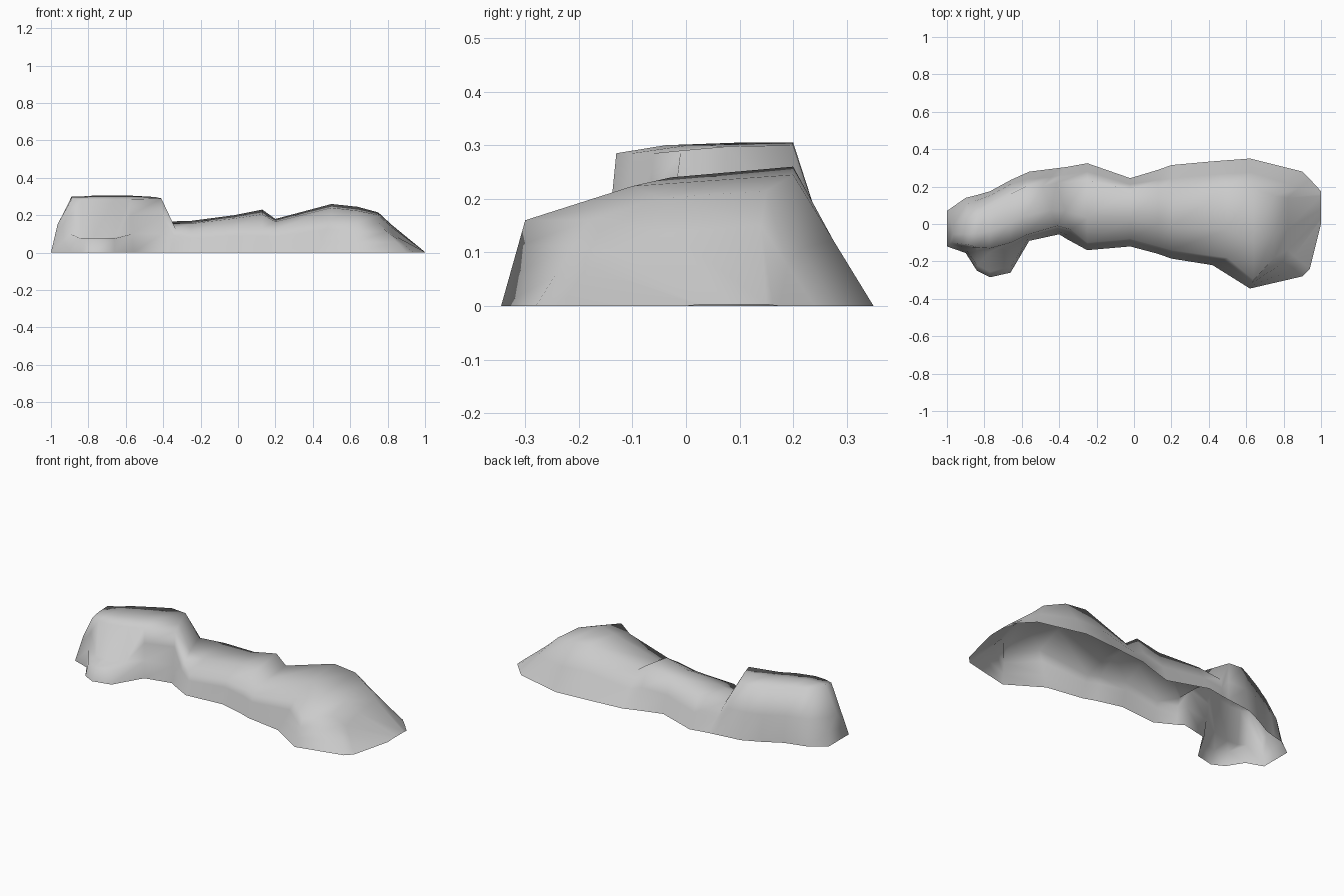
import bpy
import bmesh
from mathutils import Vector

default = bpy.data.objects.get("Cube")
if default:
    bpy.data.objects.remove(default, do_unlink=True)


def flat_material(name, colour):
    mat = bpy.data.materials.new(name)
    mat.use_nodes = True
    mat.diffuse_color = colour
    shader = next(n for n in mat.node_tree.nodes if n.type == "BSDF_PRINCIPLED")
    shader.inputs["Base Color"].default_value = colour
    shader.inputs["Roughness"].default_value = 0.9
    return mat


# Cross-sections from right end to left end:
# base x, top x, front base y, front rim y, back rim y, back base y, front z, back z
sections = [
    (-1, -.965, -.12, -.09, 0, .07, .15, .14),
    (-.9, -.89, -.155, -.11, .03, .14, .285, .3),
    (-.84, -.84, -.25, -.125, .06, .155, .285, .3),
    (-.77, -.77, -.285, -.13, .1, .175, .285, .305),
    (-.66, -.66, -.26, -.1, .16, .235, .285, .305),
    (-.56, -.58, -.09, -.06, .2, .28, .285, .305),
    (-.4, -.41, -.055, -.01, .2, .3, .29, .3),
    (-.36, -.335, -.08, -.03, .22, .305, .13, .165),
    (-.25, -.25, -.14, -.1, .235, .325, .11, .17),
    (-.02, -.02, -.12, -.08, .18, .245, .13, .2),
    (.13, .13, -.16, -.12, .18, .29, .13, .23),
    (.2, .2, -.185, -.14, .17, .315, .12, .18),
    (.42, .5, -.22, -.18, .2, .335, .18, .26),
    (.62, .64, -.345, -.3, .2, .35, .16, .245),
    (.9, .75, -.28, -.18, .15, .28, .16, .215),
    (.94, .82, -.24, -.14, .14, .24, .1, .15),
    (1, 1, 0, .03, .15, .175, .003, .003),
]


def section_points(xb, xt, front, front_rim, back_rim, back, zf, zb):
    """Arch running from the front base over the top to the back base."""
    base_f, rim_f = Vector((xb, front, 0)), Vector((xt, front_rim, zf))
    base_b, rim_b = Vector((xb, back, 0)), Vector((xt, back_rim, zb))
    if -.5 < xb < -.3:
        # Inner end of the tall block runs at a slant
        rim_b.x -= .08
    if front_rim - front > .11 and xb < 0:
        # Low ledge standing out in front of the tall block
        low_f = Vector((xb, front + .03, .075))
        wall_f = Vector((xb, front_rim - .02, .085))
    else:
        low_f, wall_f = base_f.lerp(rim_f, .35), base_f.lerp(rim_f, .7)
    crown = rim_f.lerp(rim_b, .4)
    crown.z = zf + (zb - zf) * .75
    low_b = rim_b.lerp(base_b, .5)
    if xb < -.6:
        # Rounded back wall of the tall block
        low_b.y += (back - back_rim) * .2
    return [base_f, low_f, wall_f, rim_f, crown, rim_b, low_b, base_b]


# Open-bottomed rock shell lofted through the sections
bm = bmesh.new()
rows = [[bm.verts.new(p) for p in section_points(*s)] for s in sections]
for a, b in zip(rows, rows[1:]):
    for i in range(len(a) - 1):
        bm.faces.new((a[i], b[i], b[i + 1], a[i + 1]))

# End wall on the tall side
bm.faces.new(rows[0])
bmesh.ops.recalc_face_normals(bm, faces=bm.faces[:])
if sum(f.normal.z for f in bm.faces) < 0:
    bmesh.ops.reverse_faces(bm, faces=bm.faces[:])
for face in bm.faces:
    face.smooth = True

mesh = bpy.data.meshes.new("rock_ridge")
bm.to_mesh(mesh)
bm.free()
mesh.materials.append(flat_material("stone grey", (.6, .6, .6, 1)))
rock = bpy.data.objects.new("rock_ridge", mesh)
bpy.context.collection.objects.link(rock)
